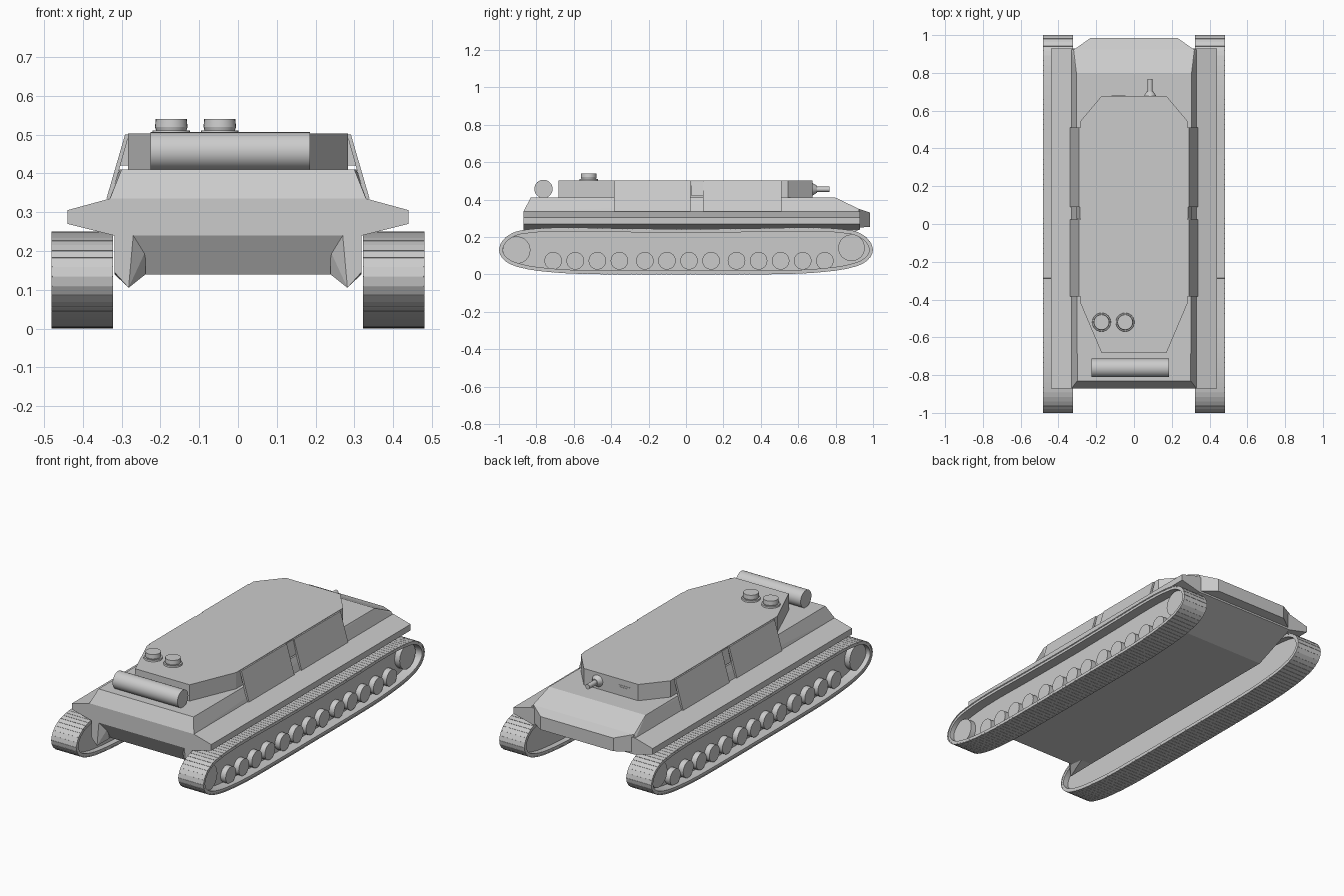
import bpy, bmesh, math
from mathutils import Vector, Matrix

if "Cube" in bpy.data.objects:
    bpy.data.objects.remove(bpy.data.objects["Cube"])


def finish(name, bm, smooth=False):
    bmesh.ops.recalc_face_normals(bm, faces=bm.faces[:])
    me = bpy.data.meshes.new(name)
    bm.to_mesh(me)
    bm.free()
    ob = bpy.data.objects.new(name, me)
    bpy.context.collection.objects.link(ob)
    if smooth:
        bpy.ops.object.select_all(action='DESELECT')
        ob.select_set(True)
        bpy.context.view_layer.objects.active = ob
        bpy.ops.object.shade_smooth_by_angle(angle=math.radians(35))
    return ob


def hull(name, pts, mirror=True):
    """Flat-faced convex block through the points, mirrored over x."""
    bm = bmesh.new()
    for x, y, z in pts:
        bm.verts.new((x, y, z))
        if mirror:
            bm.verts.new((-x, y, z))
    bmesh.ops.convex_hull(bm, input=bm.verts[:])
    loose = [v for v in bm.verts if not v.link_faces]
    bmesh.ops.delete(bm, geom=loose, context='VERTS')
    bmesh.ops.dissolve_limit(bm, angle_limit=0.02, verts=bm.verts[:], edges=bm.edges[:])
    return finish(name, bm)


def box(name, x, y, z):
    return hull(name, [(a, b, c) for a in x for b in y for c in z], False)


def cylinder(name, axis, centre, r1, r2, depth, segs=24):
    bm = bmesh.new()
    rot = Vector((0, 0, 1)).rotation_difference(Vector(axis)).to_matrix().to_4x4()
    bmesh.ops.create_cone(bm, cap_ends=True, segments=segs, radius1=r1, radius2=r2,
                          depth=depth, matrix=Matrix.Translation(centre) @ rot)
    return finish(name, bm, True)


# Hull blocks
hull("lower_hull", [(.318, -.87, .24), (.318, -.81, .14), (.318, .68, .14), (.318, .93, .24)])
hull("sponson", [(x, y, z) for y in (-.87, .93)
                 for x, z in ((.32, .24), (.44, .27), (.44, .305), (.33, .335))])
hull("upper_hull", [(.33, -.87, .335), (.30, -.83, .41), (.305, .80, .41),
                    (.32, .925, .35), (.33, .925, .335)])
hull("nose", [(.315, .925, .25), (.315, .925, .35), (.23, .985, .255), (.23, .985, .33)])
for s, side in ((1, "right"), (-1, "left")):
    hull("drive_housing_" + side, [(s * x, y, z) for x, y, z in (
        (.318, -.87, .24), (.27, -.87, .24), (.318, -.87, .145), (.282, -.87, .105),
        (.238, -.82, .14), (.238, -.84, .2), (.318, -.74, .14), (.25, -.74, .14))], False)

# Casemate with clipped corners
hull("casemate", [(x, y, z) for x, y in ((.172, -.682), (.283, -.42), (.283, .545), (.172, .677))
                  for z in (.41, .503)])

# Slanted side plates and the brackets between them
for s, side in ((1, "right"), (-1, "left")):
    for i, (y0, y1) in enumerate(((-.385, .025), (.09, .51))):
        hull(f"side_plate_{side}_{i}", [(s * x, y, z) for y in (y0, y1) for x, z in (
            (.327, .335), (.339, .335), (.291, .5), (.281, .5))], False)
    hull("plate_bracket_" + side, [(s * x, y, z) for y in (.03, .1) for x, z in (
        (.28, .42), (.305, .42), (.286, .497), (.275, .497))], False)

# Hatches and stowage drum
for i, x in enumerate((-.172, -.047)):
    cylinder(f"hatch_base_{i}", (0, 0, 1), (x, -.52, .506), .05, .048, .01)
    cylinder(f"hatch_body_{i}", (0, 0, 1), (x, -.52, .515), .039, .042, .01)
    cylinder(f"hatch_lid_{i}", (0, 0, 1), (x, -.52, .53), .042, .04, .02)
cylinder("stowage_drum", (1, 0, 0), (-.02, -.762, .457), .049, .049, .41, 32)

# Machine gun and vision slit
cylinder("gun_mount", (0, 1, 0), (.085, .687, .455), .036, .018, .028)
cylinder("gun_barrel", (0, 1, 0), (.085, .73, .455), .014, .014, .075, 16)
box("vision_frame", (-.12, -.045), (.67, .679), (.44, .47))
box("vision_slit", (-.11, -.055), (.67, .681), (.449, .461))

# Track outline in the yz plane: spline through half an outline and its mirror
half = [(.6, .004), (.8, .02), (.9, .04), (.95, .06), (.985, .09), (1, .13),
        (.985, .175), (.95, .209), (.89, .234), (.7, .25), (.35, .246)]
ctrl = [Vector(p) for p in [(0, 0), (.3, 0)] + half + [(0, .243), (-.35, .246)]
        + [(-y, z) for y, z in reversed(half[:-1])] + [(-.3, 0)]]
fine, c = [], len(ctrl)
for i in range(c):
    a, b, d, e = (ctrl[(i + k) % c] for k in (-1, 0, 1, 2))
    m1, m2 = [(v / v.length) * (d - b).length for v in (d - a, e - b)]
    for k in range(12):
        t = k / 12
        fine.append((2*t**3 - 3*t*t + 1) * b + (t**3 - 2*t*t + t) * m1
                    + (3*t*t - 2*t**3) * d + (t**3 - t*t) * m2)

# Even resampling, one step per track link
n = 160
seg = [(fine[(i + 1) % len(fine)] - p).length for i, p in enumerate(fine)]
step, path, run = sum(seg) / n, [], 0
for i, p in enumerate(fine):
    while len(path) < n and len(path) * step < run + seg[i]:
        path.append(p.lerp(fine[(i + 1) % len(fine)], (len(path) * step - run) / seg[i]))
    run += seg[i]


def inset(dist):
    out = []
    for i, p in enumerate(path):
        t = (path[(i + 1) % n] - path[i - 1]).normalized()
        out.append(p - dist * Vector((t.y, -t.x)))
    return out


rim, under = inset(0), inset(.006)
for s, side in ((1, "right"), (-1, "left")):
    # Belt: closed ring of rectangular section
    bm = bmesh.new()
    loops = [[bm.verts.new((s * x, p.x, p.y)) for p in inset(d)]
             for x, d in ((.323, .002), (.478, .002), (.478, .02), (.323, .02))]
    for k in range(4):
        a, b = loops[k], loops[(k + 1) % 4]
        for i in range(n):
            j = (i + 1) % n
            bm.faces.new((a[i], a[j], b[j], b[i]))
    finish("track_belt_" + side, bm, True)

    # Links, one for each step along the belt
    bm = bmesh.new()
    for i in range(n):
        j = (i + 1) % n
        quad = [rim[i], rim[i].lerp(rim[j], .94), under[i].lerp(under[j], .94), under[i]]
        ring = [[bm.verts.new((s * x, q.x, q.y)) for q in quad] for x in (.322, .481)]
        bm.faces.new(ring[0])
        bm.faces.new(ring[1])
        for m in range(4):
            t = (m + 1) % 4
            bm.faces.new((ring[0][m], ring[0][t], ring[1][t], ring[1][m]))
    finish("track_links_" + side, bm)

    # Recessed wall filling the belt, end wheels and road wheels
    bm = bmesh.new()
    walls = [[bm.verts.new((s * x, p.x, p.y)) for p in inset(.019)] for x in (.355, .42)]
    for w in walls:
        bm.faces.new(w)
    for i in range(n):
        j = (i + 1) % n
        bm.faces.new((walls[0][i], walls[0][j], walls[1][j], walls[1][i]))
    finish("track_wall_" + side, bm)
    cylinder("front_wheel_" + side, (1, 0, 0), (s * .434, -.905, .13), .073, .073, .036, 32)
    cylinder("rear_wheel_" + side, (1, 0, 0), (s * .434, .885, .142), .071, .071, .036, 32)
    for g, (start, num) in enumerate(((-.71, 4), (-.22, 4), (.27, 5))):
        for k in range(num):
            cylinder(f"road_wheel_{side}_{g}_{k}", (1, 0, 0),
                     (s * .434, start + k * .118, .073), .047, .047, .036)
